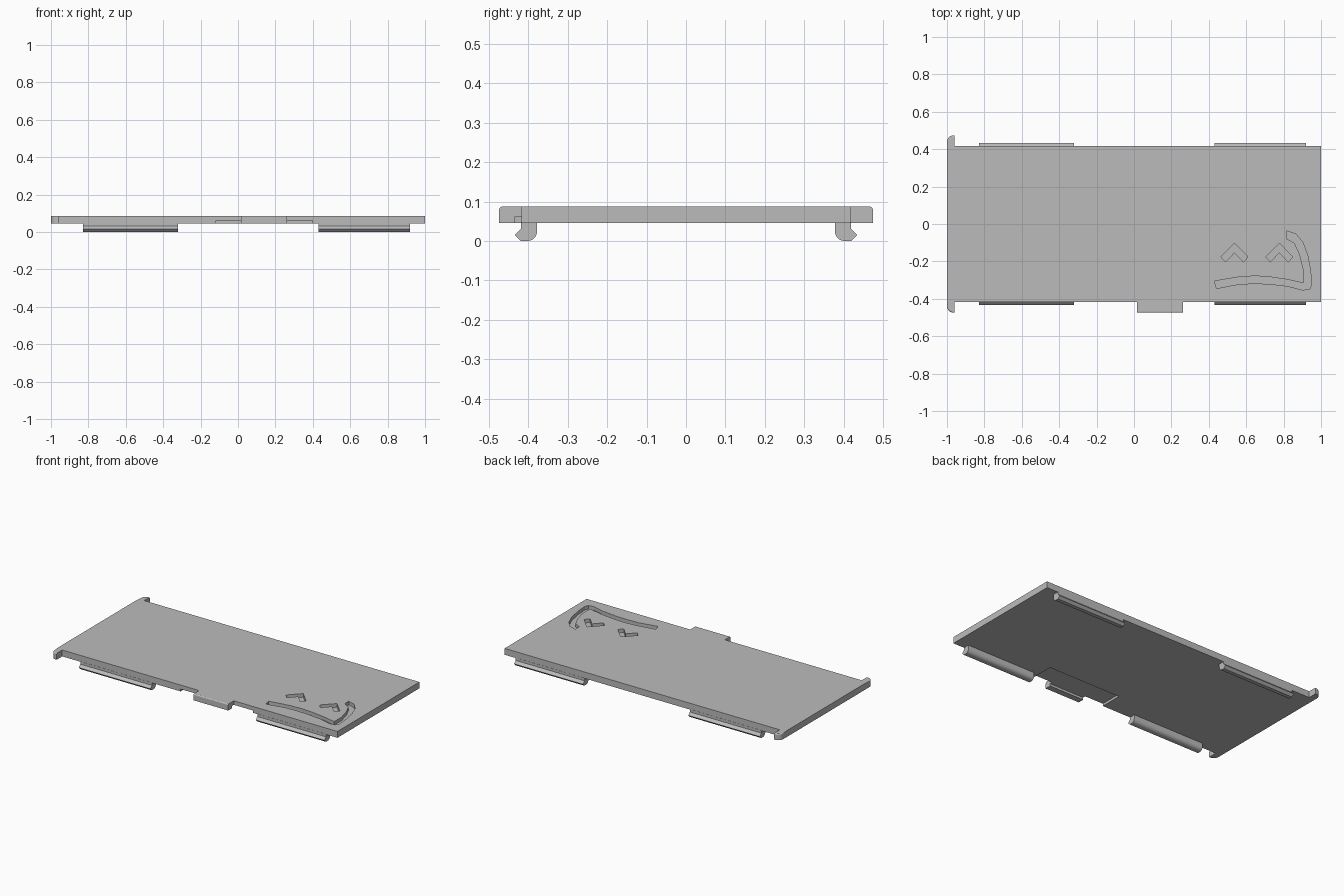
import bpy, bmesh, math
from mathutils import Vector

if "Cube" in bpy.data.objects:
    bpy.data.objects.remove(bpy.data.objects["Cube"])

grey = bpy.data.materials.new("plain_grey")
grey.diffuse_color = (0.5, 0.5, 0.5, 1)
grey.use_nodes = True
grey.node_tree.nodes["Principled BSDF"].inputs["Base Color"].default_value = grey.diffuse_color


def prism(name, points, start, depth):
    """Extrude a closed 3D outline along a vector."""
    bm = bmesh.new()
    face = bm.faces.new([bm.verts.new(Vector(p) + Vector(start)) for p in points])
    ext = bmesh.ops.extrude_face_region(bm, geom=[face])
    moved = [g for g in ext["geom"] if isinstance(g, bmesh.types.BMVert)]
    bmesh.ops.translate(bm, verts=moved, vec=depth)
    bmesh.ops.recalc_face_normals(bm, faces=bm.faces[:])
    me = bpy.data.meshes.new(name)
    bm.to_mesh(me)
    bm.free()
    me.materials.append(grey)
    ob = bpy.data.objects.new(name, me)
    bpy.context.collection.objects.link(ob)
    return ob


def flat(pts):
    return [(x, y, 0) for x, y in pts]


BOTTOM, TOP, HALF, LIP = 0.046, 0.087, 0.417, 0.474

# Cover plate outline with two rounded ears and a front tab
ear = [(-1 + 0.035 * (1 - math.cos(a)), LIP - 0.035 * (1 - math.sin(a)))
       for a in [math.radians(15 * i) for i in range(7)]]
outline = ear + [(-0.96, LIP), (-0.96, HALF), (1, HALF), (1, -HALF),
                 (0.262, -HALF), (0.262, -LIP), (0.015, -LIP), (0.015, -HALF),
                 (-0.96, -HALF), (-0.96, -LIP)] + [(x, -y) for x, y in reversed(ear)]
plate = prism("cover_plate", flat(outline), (0, 0, BOTTOM), (0, 0, TOP - BOTTOM))

# Softened top edges of the ears and tab
bm = bmesh.new()
bm.from_mesh(plate.data)
edges = [e for e in bm.edges
         if all(v.co.z > TOP - 0.001 and abs(v.co.y) > LIP - 0.036 for v in e.verts)
         and abs(e.verts[0].co.x - e.verts[1].co.x) > 1e-5]
bmesh.ops.bevel(bm, geom=edges, offset=0.007, segments=3, profile=0.5, affect='EDGES')
bm.to_mesh(plate.data)
bm.free()

# Cutters: underside latch recess, engraved smile and eyes
box = [(-0.117, -0.435), (0.398, -0.435), (0.398, -0.275), (-0.117, -0.275)]
smile = [(.815, -.037), (.864, -.053), (.901, -.096), (.928, -.166), (.944, -.251),
         (.949, -.326), (.939, -.348), (.901, -.353), (.821, -.332), (.725, -.321),
         (.65, -.318), (.564, -.321), (.441, -.345), (.43, -.305), (.564, -.283),
         (.65, -.278), (.725, -.283), (.821, -.297), (.906, -.316), (.906, -.241),
         (.885, -.16), (.858, -.102), (.815, -.078)]
chevron = [(0, -.103), (-.072, -.176), (-.048, -.203), (0, -.152), (.048, -.203), (.072, -.176)]
cutters = [prism("recess_cutter", flat(box), (0, 0, 0.02), (0, 0, 0.041)),
           prism("smile_cutter", flat(smile), (0, 0, 0.064), (0, 0, 0.05))]
for cx in (0.537, 0.777):
    cutters.append(prism("eye_cutter", flat(chevron), (cx, 0, 0.064), (0, 0, 0.05)))
for c in cutters:
    c.hide_render = True
    c.hide_set(True)
    m = plate.modifiers.new(c.name, 'BOOLEAN')
    m.operation, m.solver, m.object = 'DIFFERENCE', 'EXACT', c

# Snap rails under both long edges: barbed outside, rounded inside
r = 0.024
profile = [(0.378, BOTTOM + 0.002), (0.418, BOTTOM + 0.002), (0.418, 0.031), (0.434, 0.015), (0.419, 0)]
profile += [(0.378 + r - r * math.sin(a), r - r * math.cos(a))
            for a in [math.radians(15 * i) for i in range(7)]]
for side, label in ((-1, "front"), (1, "back")):
    for x0, x1 in ((-0.83, -0.32), (0.43, 0.92)):
        rail = prism(label + "_snap_rail", [(0, side * y, z) for y, z in profile],
                     (x0, 0, 0), (x1 - x0, 0, 0))
        bpy.ops.object.select_all(action='DESELECT')
        rail.select_set(True)
        bpy.context.view_layer.objects.active = rail
        bpy.ops.object.shade_smooth_by_angle(angle=math.radians(30))
